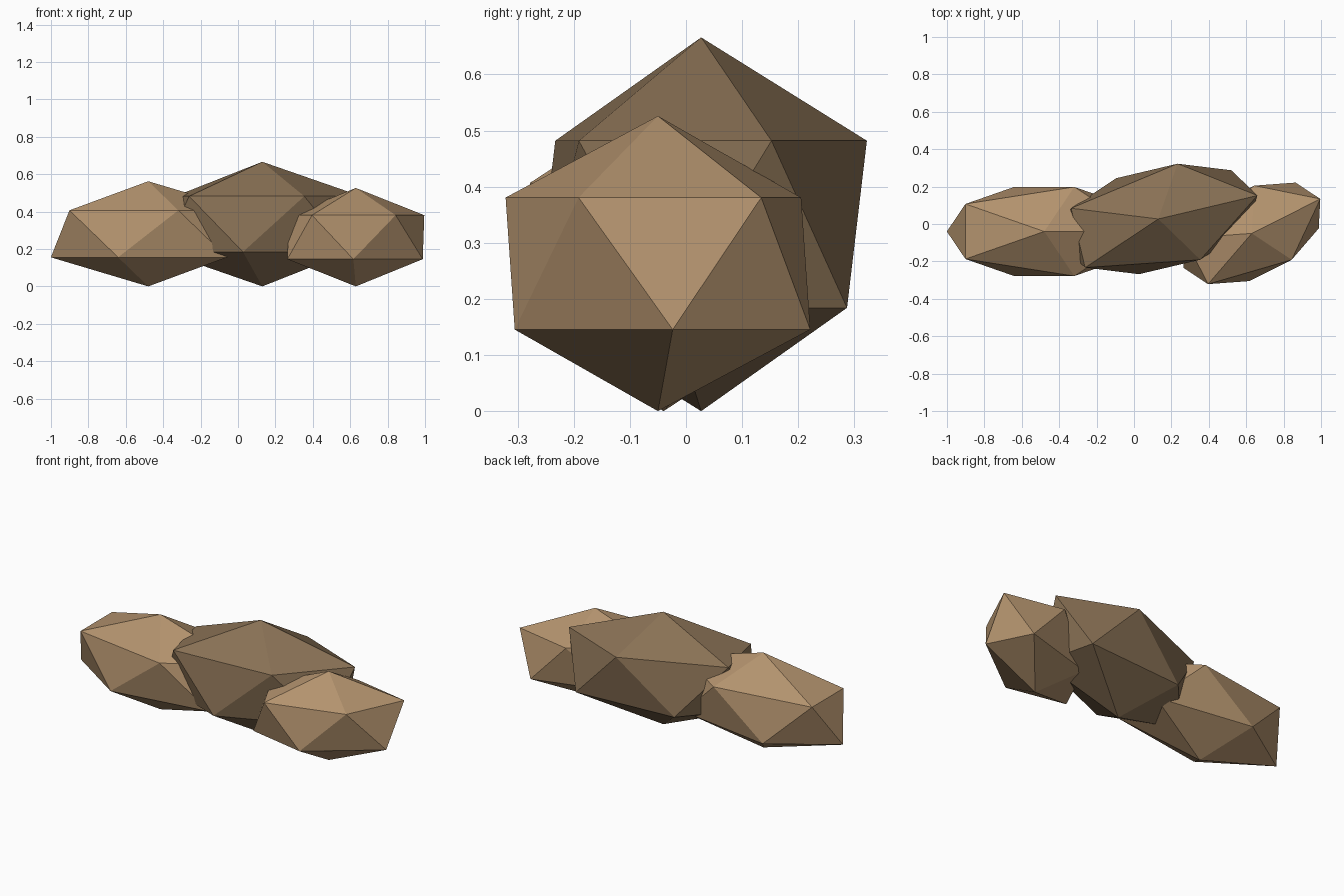
import bpy
import math

cube = bpy.data.objects.get("Cube")
if cube:
    bpy.data.objects.remove(cube, do_unlink=True)


def make_material(name, rgb):
    mat = bpy.data.materials.new(name)
    mat.use_nodes = True
    colour = (*rgb, 1.0)
    mat.diffuse_color = colour
    bsdf = next(n for n in mat.node_tree.nodes if n.type == 'BSDF_PRINCIPLED')
    bsdf.inputs["Base Color"].default_value = colour
    bsdf.inputs["Roughness"].default_value = 0.9
    return mat


def add_rock(name, x, y, radii, turn, mat):
    """Flat-faced, stretched icosahedron resting with its lower tip on the ground."""
    bpy.ops.mesh.primitive_ico_sphere_add(subdivisions=1, radius=1)
    rock = bpy.context.object
    rock.name = rock.data.name = name
    rock.location = (x, y, radii[2])
    rock.rotation_euler.z = math.radians(turn)
    rock.scale = radii
    rock.data.materials.append(mat)
    bpy.ops.object.transform_apply(location=False, rotation=False, scale=True)
    bpy.ops.object.shade_flat()
    return rock


light_stone = make_material("light brown stone", (0.45, 0.29, 0.155))
dark_stone = make_material("dark brown stone", (0.25, 0.165, 0.09))

# Row of three overlapping rocks
add_rock("right_rock", -0.48, -0.04, (0.582, 0.28, 0.281), 0, light_stone)
add_rock("middle_rock", 0.13, 0.027, (0.609, 0.31, 0.333), 13.3, dark_stone)
add_rock("left_rock", 0.63, -0.05, (0.458, 0.261, 0.263), 26.7, light_stone)
